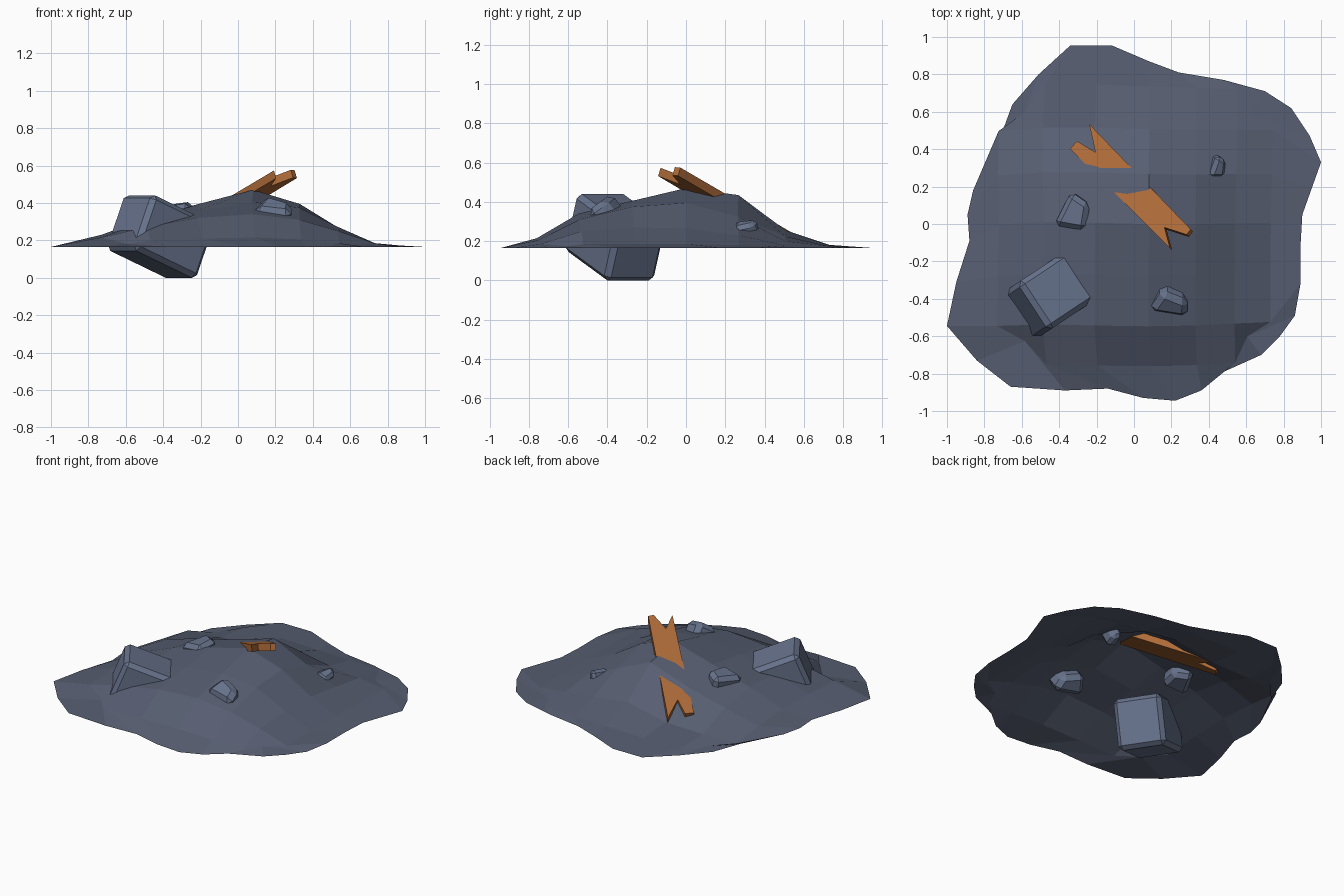
import bpy, bmesh
from mathutils import Vector, Matrix, Euler
from math import radians

if "Cube" in bpy.data.objects:
    bpy.data.objects.remove(bpy.data.objects["Cube"])

GROUND = 0.165


def material(name, color):
    m = bpy.data.materials.new(name)
    m.diffuse_color = (*color, 1)
    m.use_nodes = True
    m.node_tree.nodes["Principled BSDF"].inputs["Base Color"].default_value = m.diffuse_color
    return m


earth = material("slate_earth", (.095, .112, .165))
stone = material("slate_stone", (.135, .17, .26))
wood = material("wood", (.42, .145, .04))


def finish(name, bm, mat):
    me = bpy.data.meshes.new(name)
    bm.to_mesh(me)
    bm.free()
    ob = bpy.data.objects.new(name, me)
    bpy.context.collection.objects.link(ob)
    me.materials.append(mat)
    return ob


# Mound: open 8x8 patch, ragged rim on the ground plane, heights inside
rim = [(-.66, -.87), (-.37, -.89), (-.14, -.88), (.05, -.93), (.22, -.945), (.36, -.89), (.48, -.79), (.68, -.70),
       (.78, -.60), (.86, -.49), (.89, -.32), (.89, -.12), (.90, .05), (.95, .19), (1.0, .33), (.94, .47),
       (.84, .62), (.70, .71), (.48, .77), (.24, .81), (.08, .87), (-.12, .955), (-.34, .955), (-.51, .80),
       (-.65, .64), (-.72, .45), (-.86, .18), (-.89, .05), (-.88, -.09), (-.95, -.31), (-1.0, -.545), (-.84, -.73)]
cols = [-.74, -.50, -.22, .08, .34, .55, .73]
rows = [-.76, -.55, -.28, 0, .28, .53, .75]
heights = [
    [.18, .20, .21, .215, .205, .185, .175],
    [.215, .27, .32, .34, .31, .25, .185],
    [.23, .305, .36, .405, .375, .27, .185],
    [.23, .32, .395, .47, .395, .265, .185],
    [.215, .28, .345, .435, .325, .23, .18],
    [.185, .195, .20, .255, .225, .20, .178],
    [.17, .178, .18, .18, .18, .175, .17],
]
R = [Vector(p) for p in rim]


def patch_point(i, j):
    s, t = i / 8, j / 8
    south, east, north, west = R[i], R[8 + j], R[24 - i], R[(32 - j) % 32]
    for on_edge, p in ((j == 0, south), (j == 8, north), (i == 0, west), (i == 8, east)):
        if on_edge:
            return Vector((p.x, p.y, GROUND))
    p = (south * (1 - t) + north * t + west * (1 - s) + east * s
         - R[0] * (1 - s) * (1 - t) - R[8] * s * (1 - t) - R[16] * s * t - R[24] * (1 - s) * t)
    corner = .8 if i in (1, 7) and j in (1, 7) else 1
    q = Vector((cols[i - 1], rows[j - 1])) * corner
    p = p * .15 + q * .85
    return Vector((p.x, p.y, heights[j - 1][i - 1]))


bm = bmesh.new()
grid = [[bm.verts.new(patch_point(i, j)) for i in range(9)] for j in range(9)]
for j in range(8):
    for i in range(8):
        bm.faces.new((grid[j][i], grid[j][i + 1], grid[j + 1][i + 1], grid[j + 1][i]))
finish("rubble_mound", bm, earth)


# Rocks: chamfered blocks half buried in the mound
def rock(name, loc, size, rot, bevel, skew=0.0):
    bm = bmesh.new()
    bmesh.ops.create_cube(bm, size=1)
    for v in bm.verts:
        # skew narrows one end so small stones look chipped
        k = 1 - skew * (v.co.x + .5)
        h = 1 - skew * (v.co.y + .5)
        v.co = Vector((v.co.x * size[0] * h, v.co.y * size[1] * k, v.co.z * size[2]))
    bmesh.ops.bevel(bm, geom=bm.edges[:], offset=bevel, segments=1, affect='EDGES')
    rot = Euler([radians(a) for a in rot]).to_matrix().to_4x4()
    bm.transform(Matrix.Translation(loc) @ rot)
    return finish(name, bm, stone)


block = rock("large_block", (-.415, -.36, .215), (.435, .305, .32), (0, 22, 33.5), .026)
block.data.transform(Matrix.Translation((0, 0, -min(v.co.z for v in block.data.vertices))))
rock("rock_left", (-.31, .06, .34), (.17, .20, .11), (6, -8, -20), .026, .3)
rock("rock_front", (.20, -.40, .335), (.21, .15, .15), (35, 10, -14), .03, .3)
rock("rock_right", (.44, .31, .25), (.09, .13, .10), (10, 25, -10), .02, .3)

# Broken plank: jagged profile, tilted and pushed through the mound
SLOPE, THICK = 0.42, 0.045
profile = [(-.527, .03), (-.53, .085), (-.42, .115), (-.552, .195), (.229, .20),
           (.235, .165), (.125, .105), (.226, .05)]
u, v = Vector((.69, -.725, SLOPE)), Vector((.725, .69, 0))
down = u.cross(v).normalized() * THICK
if down.z > 0:
    down = -down
bm = bmesh.new()
base = Vector((0, 0, .575 - SLOPE * .23))
top = [bm.verts.new(base + u * a + v * b) for a, b in profile]
bottom = [bm.verts.new(p.co + down) for p in top]
bm.faces.new(top)
bm.faces.new(bottom[::-1])
for i in range(len(top)):
    k = (i + 1) % len(top)
    bm.faces.new((top[k], top[i], bottom[i], bottom[k]))
bmesh.ops.recalc_face_normals(bm, faces=bm.faces[:])
finish("broken_plank", bm, wood)
